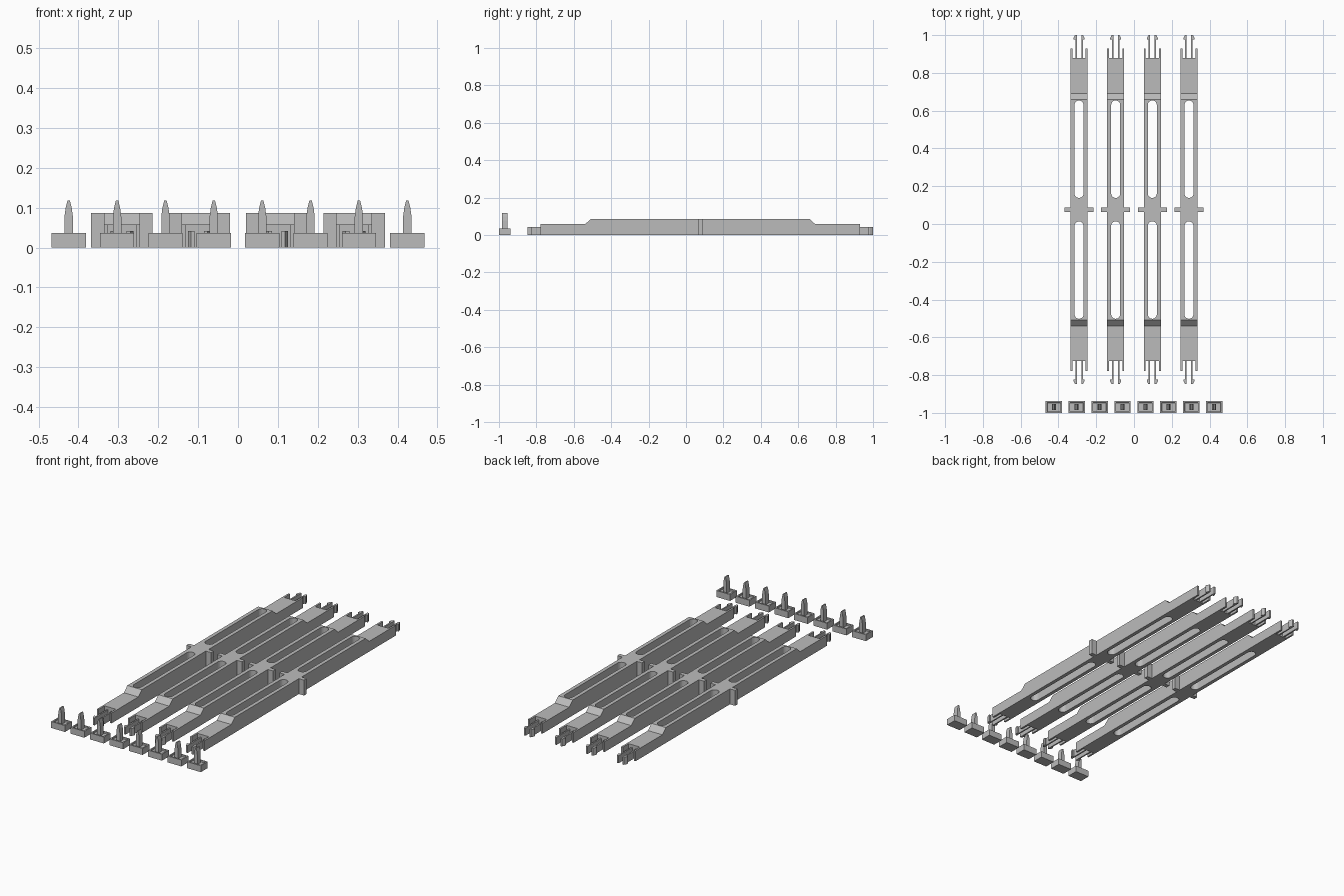
import bpy
import bmesh
from math import cos, sin, pi

cube = bpy.data.objects.get("Cube")
if cube:
    bpy.data.objects.remove(cube, do_unlink=True)

grey = bpy.data.materials.new("light_grey_plastic")
grey.use_nodes = True
colour = (0.5, 0.5, 0.5, 1)
grey.diffuse_color = colour
grey.node_tree.nodes["Principled BSDF"].inputs["Base Color"].default_value = colour


def add_object(name, mesh, location=(0, 0, 0)):
    if not mesh.materials:
        mesh.materials.append(grey)
    obj = bpy.data.objects.new(name, mesh)
    obj.location = location
    bpy.context.collection.objects.link(obj)
    return obj


def prism(bm, outline, axis, lo, hi):
    """Extrude a 2D outline along x, y or z."""
    def place(p, d):
        return {"x": (d, p[0], p[1]), "y": (p[0], d, p[1]), "z": (p[0], p[1], d)}[axis]
    ends = [[bm.verts.new(place(p, d)) for p in outline] for d in (lo, hi)]
    n = len(outline)
    faces = [bm.faces.new(ends[0]), bm.faces.new(ends[1])]
    for i in range(n):
        j = (i + 1) % n
        faces.append(bm.faces.new((ends[0][i], ends[0][j], ends[1][j], ends[1][i])))
    bmesh.ops.recalc_face_normals(bm, faces=faces)


def rect(x0, x1, y0, y1):
    return [(x0, y0), (x1, y0), (x1, y1), (x0, y1)]


def to_mesh(bm, name):
    mesh = bpy.data.meshes.new(name)
    bm.to_mesh(mesh)
    bm.free()
    return mesh


def boolean(obj, outline, lo, hi, operation):
    """Join or cut a vertical prism and keep only the result."""
    bm = bmesh.new()
    prism(bm, outline, "z", lo, hi)
    tool = add_object("tool", to_mesh(bm, "tool"))
    tool.hide_render = True
    mod = obj.modifiers.new("shape", "BOOLEAN")
    mod.object, mod.operation, mod.solver = tool, operation, "EXACT"
    graph = bpy.context.evaluated_depsgraph_get()
    result = bpy.data.meshes.new_from_object(obj.evaluated_get(graph))
    obj.modifiers.clear()
    obj.data = result
    bpy.data.objects.remove(tool, do_unlink=True)


# Bar: side profile with raised middle, mirrored along its length
MID_Y, HEIGHT, HALF_W = 0.076, 0.087, 0.045
END, FLOOR, TIP = 0.854, 0.802, 0.924
half = [(END, 0), (END, 0.058), (0.615, 0.058), (0.584, HEIGHT)]
profile = half + [(-y, z) for y, z in reversed(half)]
bm = bmesh.new()
prism(bm, profile, "x", -HALF_W, HALF_W)
bar = add_object("bar_1", to_mesh(bm, "bar"))

# Cross arm through the middle
boolean(bar, rect(-0.077, 0.077, -0.012, 0.012), 0, HEIGHT, "UNION")

# Two long rounded slots and a notch at each end
R, SLOT_IN, SLOT_OUT = 0.024, 0.062, 0.578
for s in (-1, 1):
    slot = [(R * cos(a * pi / 10), s * (SLOT_OUT - R + R * sin(a * pi / 10))) for a in range(11)]
    slot += [(-R * cos(a * pi / 10), s * (SLOT_IN + R - R * sin(a * pi / 10))) for a in range(11)]
    boolean(bar, slot, -0.1, 0.2, "DIFFERENCE")
    boolean(bar, rect(-0.035, 0.035, *sorted((s * FLOOR, s * 1.1))), -0.1, 0.2, "DIFFERENCE")

# Hooked snap prongs, a pair at each end
hook = [(0.012, FLOOR - 0.003), (0.02, FLOOR - 0.003), (0.02, 0.9), (0.029, 0.9),
        (0.029, 0.908), (0.021, TIP), (0.012, TIP)]
bm = bmesh.new()
for sx in (-1, 1):
    for sy in (-1, 1):
        prism(bm, [(sx * x, sy * y) for x, y in hook], "z", 0, 0.042)
prong_mesh = to_mesh(bm, "snap_prongs")

# Four bars side by side
for i in range(4):
    spot = ((i - 1.5) * 0.194, MID_Y, 0)
    if i == 0:
        bar.location = spot
    else:
        add_object(f"bar_{i + 1}", bar.data, spot)
    add_object(f"snap_prongs_{i + 1}", prong_mesh, spot)

# Peg base: block with a shallow pocket in its top
BASE_H, POCKET = 0.036, 0.008
bm = bmesh.new()
prism(bm, rect(-0.043, 0.043, -0.031, 0.031), "z", 0, BASE_H)
top = max(bm.faces, key=lambda f: f.calc_center_median().z)
bmesh.ops.inset_region(bm, faces=[top], thickness=0.011)
bmesh.ops.inset_region(bm, faces=[top], thickness=0.001, depth=-POCKET)
base_mesh = to_mesh(bm, "peg_base")

# Peg: upright blade tapering to a narrow tip
side = [(0.0105, BASE_H - POCKET), (0.0105, 0.078), (0.0075, 0.1), (0.003, 0.118)]
bm = bmesh.new()
prism(bm, side + [(-x, z) for x, z in reversed(side)], "y", -0.015, 0.015)
peg_mesh = to_mesh(bm, "peg")

# Row of eight pegs in front
for i in range(8):
    spot = ((i - 3.5) * 0.1213, -0.969, 0)
    add_object(f"peg_base_{i + 1}", base_mesh, spot)
    add_object(f"peg_{i + 1}", peg_mesh, spot)
